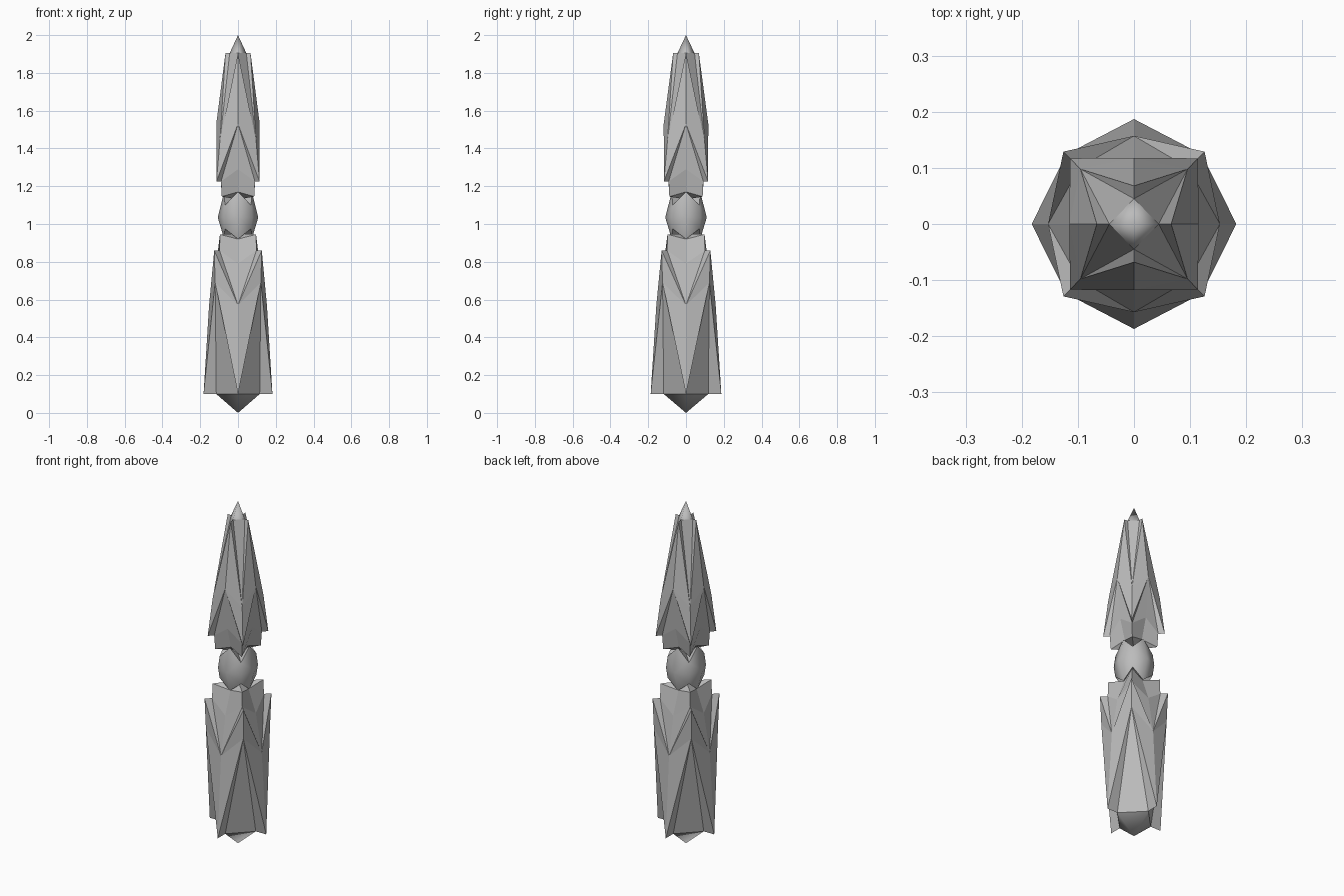
import bpy, bmesh
from math import sin, cos, pi, sqrt

cube = bpy.data.objects.get("Cube")
if cube:
    bpy.data.objects.remove(cube)

stone = bpy.data.materials.new("grey_stone")
stone.use_nodes = True
grey = (0.5, 0.5, 0.5, 1)
stone.diffuse_color = grey
stone.node_tree.nodes["Principled BSDF"].inputs["Base Color"].default_value = grey


def ring_point(kind, size, z, k):
    """Point on an axis (A), on a diagonal (D) or in the centre (C), in quarter k."""
    if kind == "C":
        return (0, 0, z)
    radius = size * sqrt(2) if kind == "D" else size
    angle = (k + (0.5 if kind == "D" else 0)) * pi / 2
    return (radius * cos(angle) * 0.975, radius * sin(angle), z)


def build(name, points, half_faces, quarter_faces=(), smooth=()):
    """Repeat eighth-turn faces (mirrored) and quarter-turn faces round the axis."""
    bm = bmesh.new()
    verts = {}

    def vert(label, k):
        kind, size, z = points[label]
        key = (label, 0 if kind == "C" else k % 4)
        if key not in verts:
            verts[key] = bm.verts.new(ring_point(kind, size, z, key[1]))
        return verts[key]

    for k in range(4):
        for side in (0, 1):
            for face in half_faces:
                f = bm.faces.new([vert(p, k + side if points[p][0] == "A" else k) for p in face])
                f.smooth = face in smooth
        for left, right, top in quarter_faces:
            f = bm.faces.new([vert(left, k), vert(right, k + 1), vert(top, k)])
            f.smooth = (left, right, top) in smooth
    for edge in bm.edges:
        if len({f.smooth for f in edge.link_faces}) == 2:
            edge.smooth = False
    bmesh.ops.recalc_face_normals(bm, faces=bm.faces)
    mesh = bpy.data.meshes.new(name)
    bm.to_mesh(mesh)
    bm.free()
    mesh.materials.append(stone)
    obj = bpy.data.objects.new(name, mesh)
    bpy.context.collection.objects.link(obj)


shaft_faces = [
    ("outer", "apex", "notch"), ("apex", "corner", "notch"),     # long panels
    ("outer", "inner", "apex"),                                  # fin sides
    ("notch", "corner", "step"),                                 # panel thickness
    ("notch", "step", "ridge"),                                  # recessed face
    ("ridge", "step", "collar", "dip"),                          # collar chevron
    ("dip", "collar", "hub"),                                    # collar end
]
core_faces = [("inner", "inner", "apex")]

# Lower shaft
build("lower_shaft", {
    "outer": ("A", 0.187, 0.1), "inner": ("A", 0.118, 0.1),
    "apex": ("D", 0.124, 0.69), "corner": ("D", 0.129, 0.86),
    "notch": ("A", 0.157, 0.57), "step": ("D", 0.1, 0.86),
    "ridge": ("A", 0.118, 0.79), "collar": ("D", 0.098, 0.945),
    "dip": ("A", 0.07, 0.92), "hub": ("C", 0, 0.95)}, shaft_faces, core_faces)

# Upper shaft
build("upper_shaft", {
    "outer": ("A", 0.068, 1.905), "inner": ("A", 0.045, 1.905),
    "apex": ("D", 0.098, 1.44), "corner": ("D", 0.117, 1.225),
    "notch": ("A", 0.118, 1.53), "step": ("D", 0.092, 1.225),
    "ridge": ("A", 0.097, 1.29), "collar": ("D", 0.088, 1.145),
    "dip": ("A", 0.065, 1.17), "hub": ("C", 0, 1.13)}, shaft_faces, core_faces)

# Rounded gem between the shafts
pillow = [("mid", "peak", "high"), ("mid", "high", "side"),
          ("mid", "side", "low"), ("mid", "low", "foot")]
build("centre_gem", {
    "mid": ("A", 0.11, 1.035), "peak": ("A", 0.075, 1.17), "foot": ("A", 0.075, 0.92),
    "high": ("D", 0.071, 1.1), "side": ("D", 0.077, 1.035), "low": ("D", 0.071, 0.975),
    "top": ("C", 0, 1.11), "base": ("C", 0, 0.96)},
    pillow + [("peak", "high", "top"), ("foot", "low", "base")], smooth=pillow)

# End points
cone = [("rim", "rim", "tip")]
build("bottom_point", {"rim": ("A", 0.118, 0.1), "tip": ("C", 0, 0)}, [], cone, cone)
build("top_point", {"rim": ("A", 0.045, 1.905), "tip": ("C", 0, 2)}, [], cone, cone)
